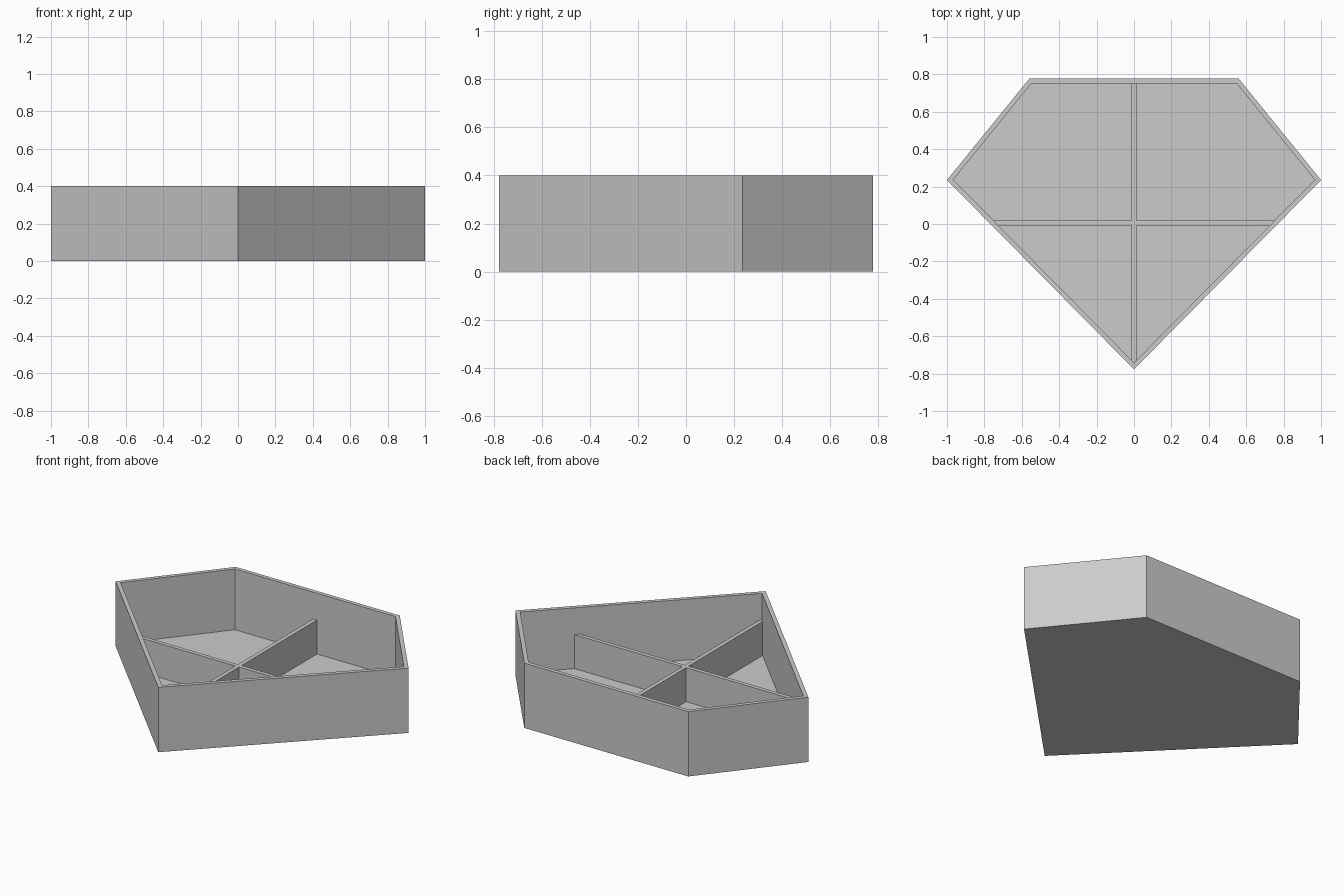
import bpy
import bmesh

cube = bpy.data.objects.get("Cube")
if cube:
    bpy.data.objects.remove(cube, do_unlink=True)

HEIGHT = 0.4
WALL = 0.025
FLOOR = 0.025
DIVIDER_TOP = 0.235

grey = bpy.data.materials.new("plain grey")
grey.use_nodes = True
colour = (0.6, 0.6, 0.6, 1)
grey.diffuse_color = colour
grey.node_tree.nodes["Principled BSDF"].inputs["Base Color"].default_value = colour


def prism(outline, bottom, top):
    """Extrude a flat outline upward; return the mesh and its top face."""
    bm = bmesh.new()
    base = bm.faces.new([bm.verts.new((x, y, bottom)) for x, y in outline])
    result = bmesh.ops.extrude_face_region(bm, geom=[base], use_keep_orig=True)["geom"]
    for v in result:
        if isinstance(v, bmesh.types.BMVert):
            v.co.z = top
    lid = next(f for f in result if isinstance(f, bmesh.types.BMFace))
    bmesh.ops.recalc_face_normals(bm, faces=bm.faces)
    return bm, lid


def finish(bm, name):
    mesh = bpy.data.meshes.new(name)
    bm.to_mesh(mesh)
    bm.free()
    mesh.materials.append(grey)
    obj = bpy.data.objects.new(name, mesh)
    bpy.context.collection.objects.link(obj)
    return obj


# Gem-shaped tray: solid block with its top inset and sunk to the floor
half = [(1, 0.235), (0.56, 0.777)]
outline = [(0, -0.777)] + half + [(-x, y) for x, y in reversed(half)]
bm, lid = prism(outline, 0, HEIGHT)
bmesh.ops.inset_region(bm, faces=[lid], thickness=WALL, use_even_offset=True)
sunk = bmesh.ops.extrude_discrete_faces(bm, faces=[lid])["faces"][0]
for v in sunk.verts:
    v.co.z = FLOOR
finish(bm, "tray")

# Low cross-shaped divider, its ends buried in the walls
w, reach, front, back, mid = 0.0125, 0.75, -0.75, 0.765, 0.005
right = [(w, front), (w, mid - w), (reach, mid - w),
         (reach, mid + w), (w, mid + w), (w, back)]
cross = right + [(-x, y) for x, y in reversed(right)]
bm, lid = prism(cross, FLOOR, DIVIDER_TOP)
finish(bm, "divider")
